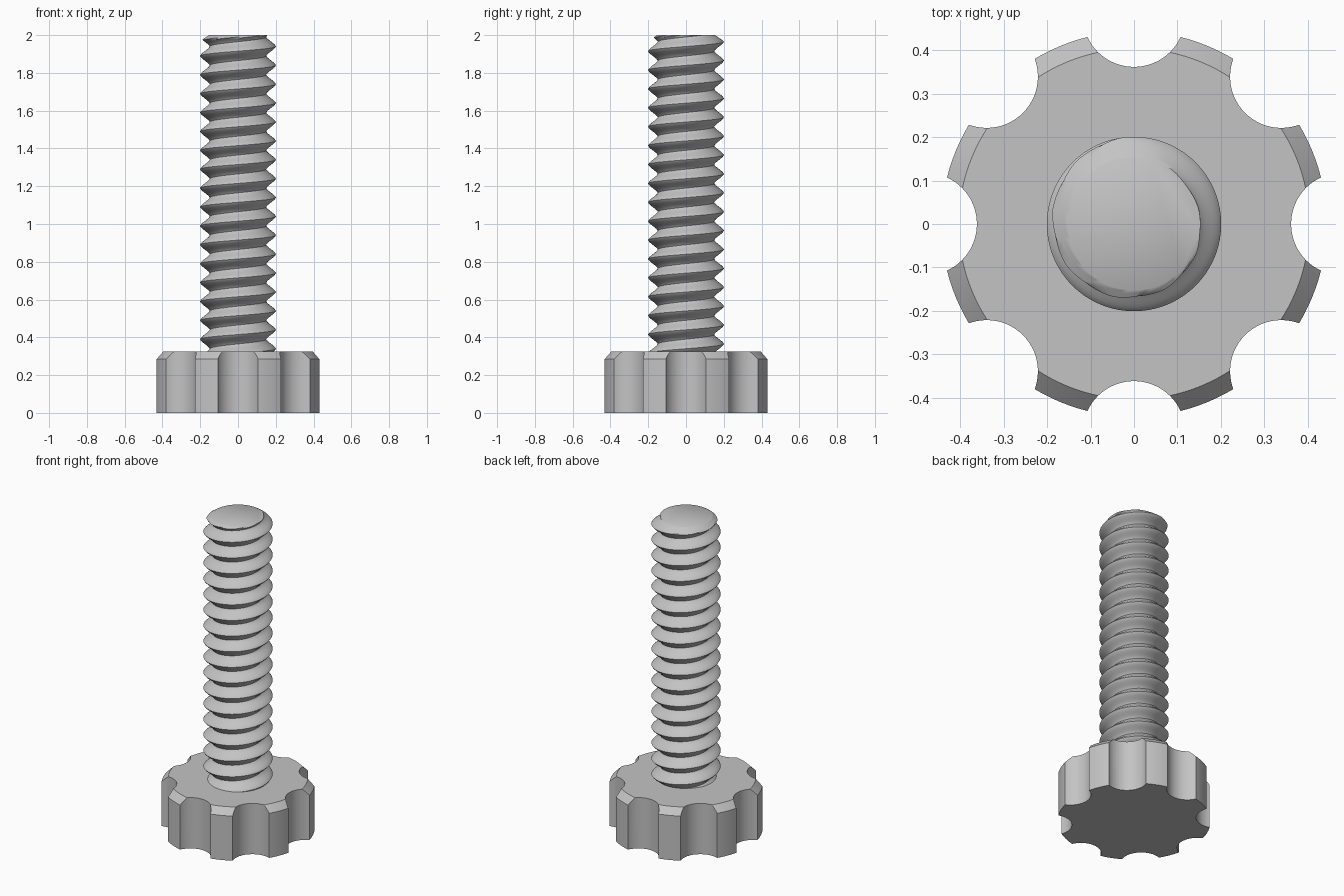
import bpy
import bmesh
from math import cos, sin, pi, radians
from mathutils import Matrix, Vector

cube = bpy.data.objects.get("Cube")
if cube:
    bpy.data.objects.remove(cube, do_unlink=True)

# Plain grey for the whole part
GREY = (0.55, 0.55, 0.55, 1)
grey = bpy.data.materials.new("plain_grey")
grey.use_nodes = True
grey.diffuse_color = GREY
grey.node_tree.nodes["Principled BSDF"].inputs["Base Color"].default_value = GREY


def add_object(name, bm):
    bmesh.ops.recalc_face_normals(bm, faces=bm.faces)
    mesh = bpy.data.meshes.new(name)
    bm.to_mesh(mesh)
    bm.free()
    mesh.materials.append(grey)
    obj = bpy.data.objects.new(name, mesh)
    bpy.context.collection.objects.link(obj)
    return obj


def activate(obj):
    bpy.ops.object.select_all(action='DESELECT')
    obj.select_set(True)
    bpy.context.view_layer.objects.active = obj


def smooth(obj, angle):
    activate(obj)
    bpy.ops.object.shade_smooth_by_angle(angle=radians(angle))


# Knob: a disc with a chamfered upper rim
RIM, HEIGHT, CHAMFER = 0.444, 0.325, 0.04
bm = bmesh.new()
path = [(0, 0), (RIM, 0), (RIM, HEIGHT - CHAMFER), (RIM - CHAMFER, HEIGHT), (0, HEIGHT)]
points = [bm.verts.new((r, 0, z)) for r, z in path]
edges = [bm.edges.new(pair) for pair in zip(points, points[1:])]
bmesh.ops.spin(bm, geom=points + edges, cent=(0, 0, 0), axis=(0, 0, 1),
               angle=2 * pi, steps=128)
bmesh.ops.remove_doubles(bm, verts=bm.verts, dist=1e-4)
knob = add_object("grip_knob", bm)

# Eight round finger notches cut from the rim
bm = bmesh.new()
for k in range(8):
    a = k * pi / 4
    spot = Matrix.Translation(Vector((0.48 * cos(a), 0.48 * sin(a), 0.15)))
    bmesh.ops.create_cone(bm, cap_ends=True, segments=64, radius1=0.118,
                          radius2=0.118, depth=1, matrix=spot)
cutter = add_object("notch_cutter", bm)
cutter.hide_render = True
cut = knob.modifiers.new("notches", 'BOOLEAN')
cut.operation = 'DIFFERENCE'
cut.solver = 'EXACT'
cut.object = cutter
activate(knob)
bpy.ops.object.modifier_apply(modifier=cut.name)
bpy.data.objects.remove(cutter, do_unlink=True)
smooth(knob, 25)

# Threaded shaft: a helical grid, trimmed flat and chamfered at the tip
PITCH, START, TOP = 0.1, 0.14, 2.0
STEPS, SEGS, TURNS = 16, 72, 19
CREST, ROOT, TIP = 0.201, 0.149, 0.153


def thread_radius(turn):
    """Rounded crest, straight flanks and a rounded root."""
    d = abs((turn + 0.5) % 1 - 0.5) * 2
    wave = 0.5 + 0.5 * cos(pi * d)
    return ROOT + (CREST - ROOT) * (0.5 * wave + 0.5 * (1 - d))


bm = bmesh.new()
rows = STEPS * TURNS
columns = []
for i in range(SEGS):
    a = 2 * pi * i / SEGS
    column = []
    for j in range(rows + 1):
        z = min(START + PITCH * (i / SEGS + j / STEPS), TOP)
        r = thread_radius((z - START) / PITCH - i / SEGS)
        r = min(r, TIP + 1.5 * (TOP - z))
        column.append(bm.verts.new((r * cos(a), r * sin(a), z)))
    columns.append(column)

for i in range(SEGS):
    lead = STEPS if i == SEGS - 1 else 0
    here, there = columns[i], columns[(i + 1) % SEGS]
    for j in range(rows):
        quad = [here[j], there[min(j + lead, rows)],
                there[min(j + 1 + lead, rows)], here[j + 1]]
        quad = list(dict.fromkeys(quad))
        if len({tuple(v.co) for v in quad}) > 2:
            bm.faces.new(quad)

bm.faces.new([column[rows] for column in columns])
bmesh.ops.remove_doubles(bm, verts=bm.verts, dist=1e-5)
shaft = add_object("threaded_shaft", bm)
smooth(shaft, 40)
